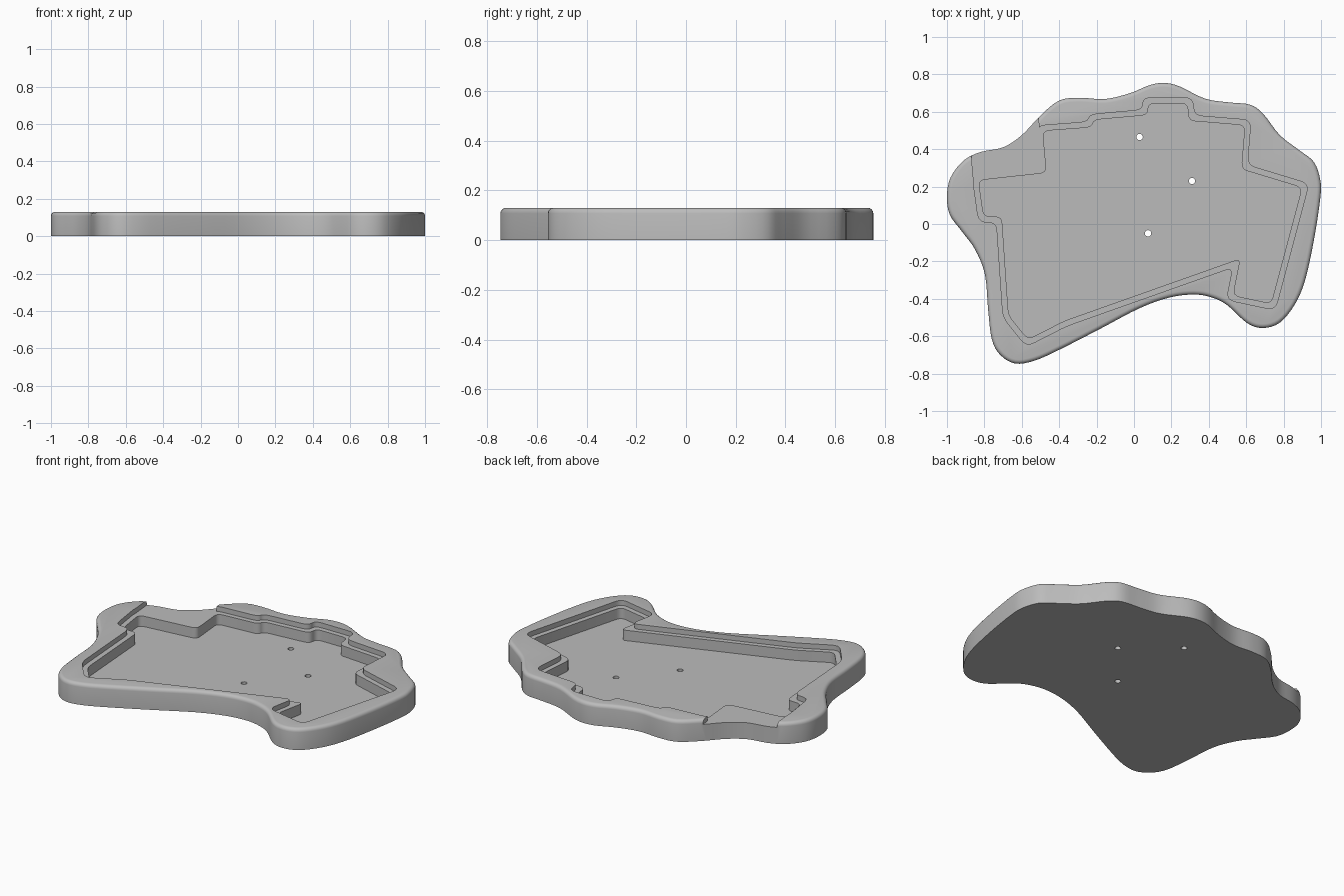
import bpy, bmesh, math
from mathutils import Vector

if "Cube" in bpy.data.objects:
    bpy.data.objects.remove(bpy.data.objects["Cube"])

HEIGHT, LEDGE, FLOOR = 0.13, 0.10, 0.037

grey = bpy.data.materials.new("plain grey")
grey.use_nodes = True
grey.diffuse_color = (0.5, 0.5, 0.5, 1)
grey.node_tree.nodes["Principled BSDF"].inputs["Base Color"].default_value = (0.5, 0.5, 0.5, 1)


def spline(points, steps):
    """Closed smooth curve through the points."""
    p = [Vector(q) for q in points]
    n, out = len(p), []
    for i in range(n):
        a, b, c, d = p[i - 1], p[i], p[(i + 1) % n], p[(i + 2) % n]
        for k in range(steps):
            t = k / steps
            out.append(0.5 * (2 * b + (c - a) * t + (2 * a - 5 * b + 4 * c - d) * t ** 2
                              + (3 * b - a - 3 * c + d) * t ** 3))
    return out


def inset(points, dist):
    """Shrink a clockwise polygon by a constant distance."""
    p = [Vector(q) for q in points]
    out = []
    for i, v in enumerate(p):
        e1 = (v - p[i - 1]).normalized()
        e2 = (p[(i + 1) % len(p)] - v).normalized()
        n1, n2 = Vector((e1.y, -e1.x)), Vector((e2.y, -e2.x))
        out.append(v + (n1 + n2) * dist / (1 + n1.dot(n2)))
    return out


def rounded(points, size, steps=4):
    """Replace every corner by a small arc."""
    p = [Vector(q) for q in points]
    out = []
    for i, v in enumerate(p):
        a, b = p[i - 1] - v, p[(i + 1) % len(p)] - v
        s = v + a.normalized() * min(size, a.length * 0.45)
        e = v + b.normalized() * min(size, b.length * 0.45)
        for k in range(steps + 1):
            t = k / steps
            out.append(s * (1 - t) ** 2 + v * 2 * t * (1 - t) + e * t * t)
    return out


def prism(name, points, z0, z1, bevel=0):
    """Extrude an outline from z0 to z1, with an optional rounded top edge."""
    bm = bmesh.new()
    base = bm.faces.new([bm.verts.new((q[0], q[1], z0)) for q in points])
    ext = bmesh.ops.extrude_face_region(bm, geom=[base])["geom"]
    top = [g for g in ext if isinstance(g, bmesh.types.BMVert)]
    for v in top:
        v.co.z = z1
    bmesh.ops.recalc_face_normals(bm, faces=bm.faces)
    if bevel:
        rim = [e for e in bm.edges if all(v.co.z > z1 - 1e-4 for v in e.verts)]
        bmesh.ops.bevel(bm, geom=rim, offset=bevel, segments=4, profile=0.5, affect='EDGES')
    mesh = bpy.data.meshes.new(name)
    bm.to_mesh(mesh)
    bm.free()
    mesh.materials.append(grey)
    ob = bpy.data.objects.new(name, mesh)
    bpy.context.collection.objects.link(ob)
    return ob


# Wavy outer outline, clockwise from the right tip
outline = [(-1, .15), (-.98, .25), (-.91, .34), (-.82, .385), (-.7, .41), (-.6, .475),
           (-.5, .58), (-.4, .66), (-.29, .675), (-.155, .668), (-.02, .7), (.085, .743),
           (.165, .754), (.245, .735), (.38, .67), (.51, .65), (.62, .638), (.69, .59),
           (.78, .475), (.89, .39), (.963, .33), (.997, .23), (.995, .13), (.963, -.08),
           (.915, -.3), (.86, -.43), (.78, -.527), (.69, -.556), (.605, -.53), (.5, -.435),
           (.417, -.393), (.32, -.377), (.19, -.393), (.03, -.45), (-.18, -.56),
           (-.395, -.67), (-.53, -.73), (-.635, -.746), (-.715, -.7), (-.76, -.617),
           (-.78, -.457), (-.797, -.27), (-.85, -.136), (-.92, -.04), (-.985, .05)]

# Upper outline of the stepped pocket
pocket = [(-.865, .26), (-.5, .3), (-.52, .525), (-.25, .545), (-.235, .585), (.045, .61),
          (.05, .675), (.315, .675), (.32, .58), (.625, .555), (.605, .315), (.935, .215),
          (.755, -.46), (.495, -.405), (.53, -.23), (-.36, -.545), (-.575, -.655),
          (-.7, -.5), (-.735, .01), (-.83, .01)]

# Lowered gap through the rim
gap = [(-.855, .2), (-.87, .37), (-.89, .56), (-.53, .74), (-.505, .5), (-.47, .2)]

# Screw holes
holes = [(.03, .465), (.31, .23), (.075, -.05)]

tray = prism("tray", spline(outline, 4), 0, HEIGHT, 0.022)
cutters = [prism("ledge_cutter", rounded(pocket, 0.045), LEDGE, 0.3),
           prism("gap_cutter", gap, LEDGE, 0.31),
           prism("pocket_cutter", rounded(inset(pocket, 0.03), 0.035), FLOOR, 0.32)]
for x, y in holes:
    ring = [(x + 0.017 * math.cos(a * math.tau / 24), y + 0.017 * math.sin(a * math.tau / 24))
            for a in range(24)]
    cutters.append(prism("hole_cutter", ring, -0.1, 0.33))

# Cut everything out of the tray, then drop the cutters
bpy.context.view_layer.objects.active = tray
for ob in cutters:
    ob.hide_render = True
    mod = tray.modifiers.new(ob.name, 'BOOLEAN')
    mod.operation, mod.solver, mod.object = 'DIFFERENCE', 'EXACT', ob
    bpy.ops.object.modifier_apply(modifier=mod.name)
    bpy.data.objects.remove(ob)

bpy.ops.object.select_all(action='DESELECT')
tray.select_set(True)
bpy.ops.object.shade_smooth_by_angle(angle=math.radians(30))
